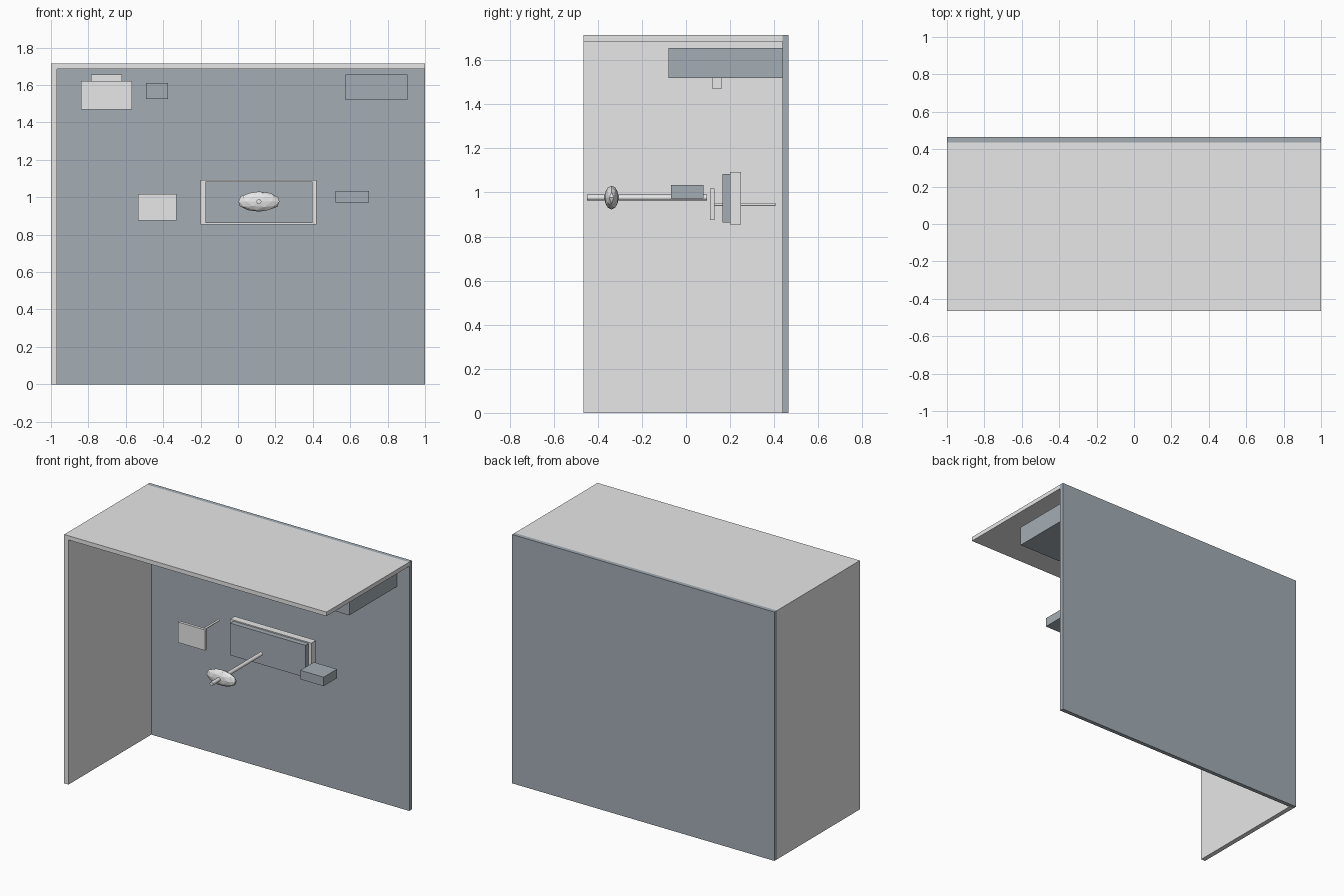
import bpy, math
from mathutils import Vector

if "Cube" in bpy.data.objects:
    bpy.data.objects.remove(bpy.data.objects["Cube"])


def material(name, rgb):
    m = bpy.data.materials.new(name)
    m.diffuse_color = (*rgb, 1)
    m.use_nodes = True
    m.node_tree.nodes["Principled BSDF"].inputs["Base Color"].default_value = m.diffuse_color
    return m


LIGHT = material("light grey", (0.80, 0.80, 0.80))
SLATE = material("slate grey", (0.37, 0.42, 0.46))


def box(name, mat, x, y, z):
    """Box from its (min, max) range on each axis."""
    lo, hi = Vector((x[0], y[0], z[0])), Vector((x[1], y[1], z[1]))
    bpy.ops.mesh.primitive_cube_add(size=1, location=(lo + hi) / 2)
    o = bpy.context.object
    o.name = name
    o.scale = hi - lo
    o.data.materials.append(mat)
    return o


def rod(name, mat, x, z, y, radius, sides=16):
    """Round bar running front to back."""
    bpy.ops.mesh.primitive_cylinder_add(
        vertices=sides, radius=radius, depth=y[1] - y[0],
        location=(x, (y[0] + y[1]) / 2, z), rotation=(math.pi / 2, 0, 0))
    o = bpy.context.object
    o.name = name
    o.data.materials.append(mat)
    bpy.ops.object.shade_smooth_by_angle(angle=math.radians(40))
    return o


# Enclosure: back wall, one side wall, roof
box("back_wall", SLATE, (-1, 1), (0.437, 0.465), (0, 1.715))
box("side_wall", LIGHT, (-1, -0.967), (-0.465, 0.437), (0, 1.686))
box("roof", LIGHT, (-1, 1), (-0.465, 0.437), (1.686, 1.715))

# Upper fittings
box("ceiling_unit", SLATE, (0.575, 0.905), (-0.08, 0.437), (1.52, 1.655))
box("upper_panel", LIGHT, (-0.84, -0.568), (0.12, 0.16), (1.47, 1.622))
box("upper_panel_mount", LIGHT, (-0.785, -0.62), (0.16, 0.40), (1.54, 1.655))
box("upper_small_box", SLATE, (-0.492, -0.375), (0.08, 0.20), (1.525, 1.61))

# Small panel on a stem
box("small_panel", LIGHT, (-0.535, -0.328), (0.11, 0.13), (0.875, 1.017))
rod("small_panel_stem", LIGHT, -0.43, 0.945, (0.13, 0.405), 0.007)

# Central panel with its backing frame
box("central_backing", LIGHT, (-0.2, 0.42), (0.20, 0.25), (0.855, 1.092))
box("central_panel", SLATE, (-0.175, 0.398), (0.165, 0.20), (0.863, 1.084))

# Side box
box("side_box", SLATE, (0.522, 0.70), (-0.067, 0.08), (0.972, 1.034))

# Faceted disc on a long rod
rod("long_rod", LIGHT, 0.112, 0.977, (-0.45, 0.095), 0.013)
bpy.ops.mesh.primitive_ico_sphere_add(subdivisions=2, radius=1,
                                      location=(0.112, -0.338, 0.977))
disc = bpy.context.object
disc.name = "faceted_disc"
disc.scale = (0.115, 0.033, 0.054)
disc.data.materials.append(LIGHT)
